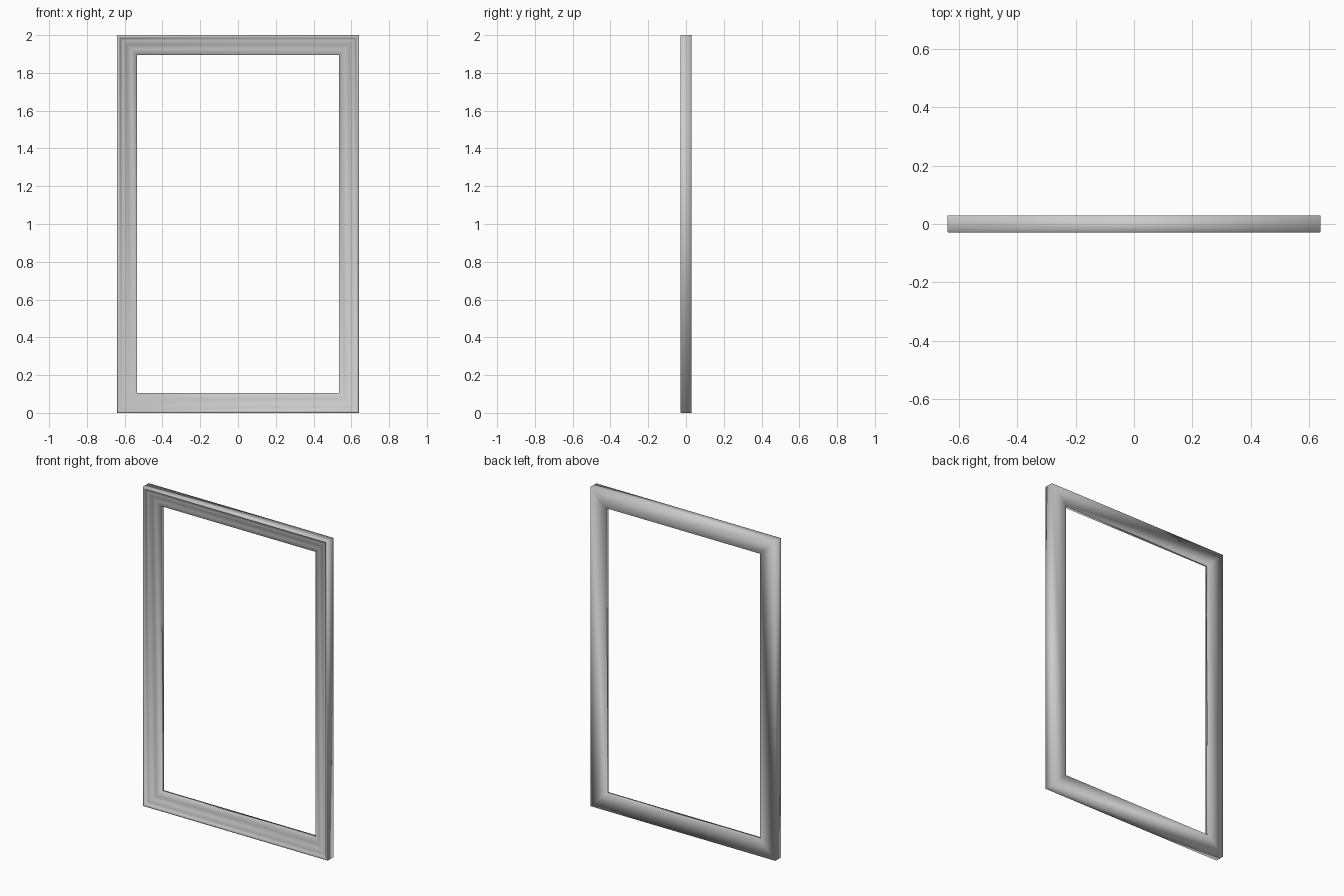
import bpy, bmesh

if "Cube" in bpy.data.objects:
    bpy.data.objects.remove(bpy.data.objects["Cube"])

HALF_W, HEIGHT = 0.64, 2.0

# Moulding section: (inset from the outer edge, depth y)
profile = [(0, 0.03), (0, -0.026), (0.003, -0.03), (0.011, -0.03),
           (0.015, -0.022), (0.03, -0.019), (0.044, -0.014),
           (0.05, -0.008), (0.075, -0.005), (0.105, 0.002), (0.105, 0.03)]


def sweep_frame(name, section):
    """Sweep a section round a mitred rectangle."""
    bm = bmesh.new()
    rings = []
    for d, y in section:
        w = HALF_W - d
        corners = [(-w, d), (w, d), (w, HEIGHT - d), (-w, HEIGHT - d)]
        rings.append([bm.verts.new((x, y, z)) for x, z in corners])
    for i, a in enumerate(rings):
        b = rings[(i + 1) % len(rings)]
        for k in range(4):
            n = (k + 1) % 4
            bm.faces.new((a[k], a[n], b[n], b[k]))
    bmesh.ops.recalc_face_normals(bm, faces=bm.faces)
    for f in bm.faces:
        f.smooth = True
    mesh = bpy.data.meshes.new(name)
    bm.to_mesh(mesh)
    bm.free()
    obj = bpy.data.objects.new(name, mesh)
    bpy.context.collection.objects.link(obj)
    return obj


# Moulded rectangular frame with an open centre
sweep_frame("frame", profile)
